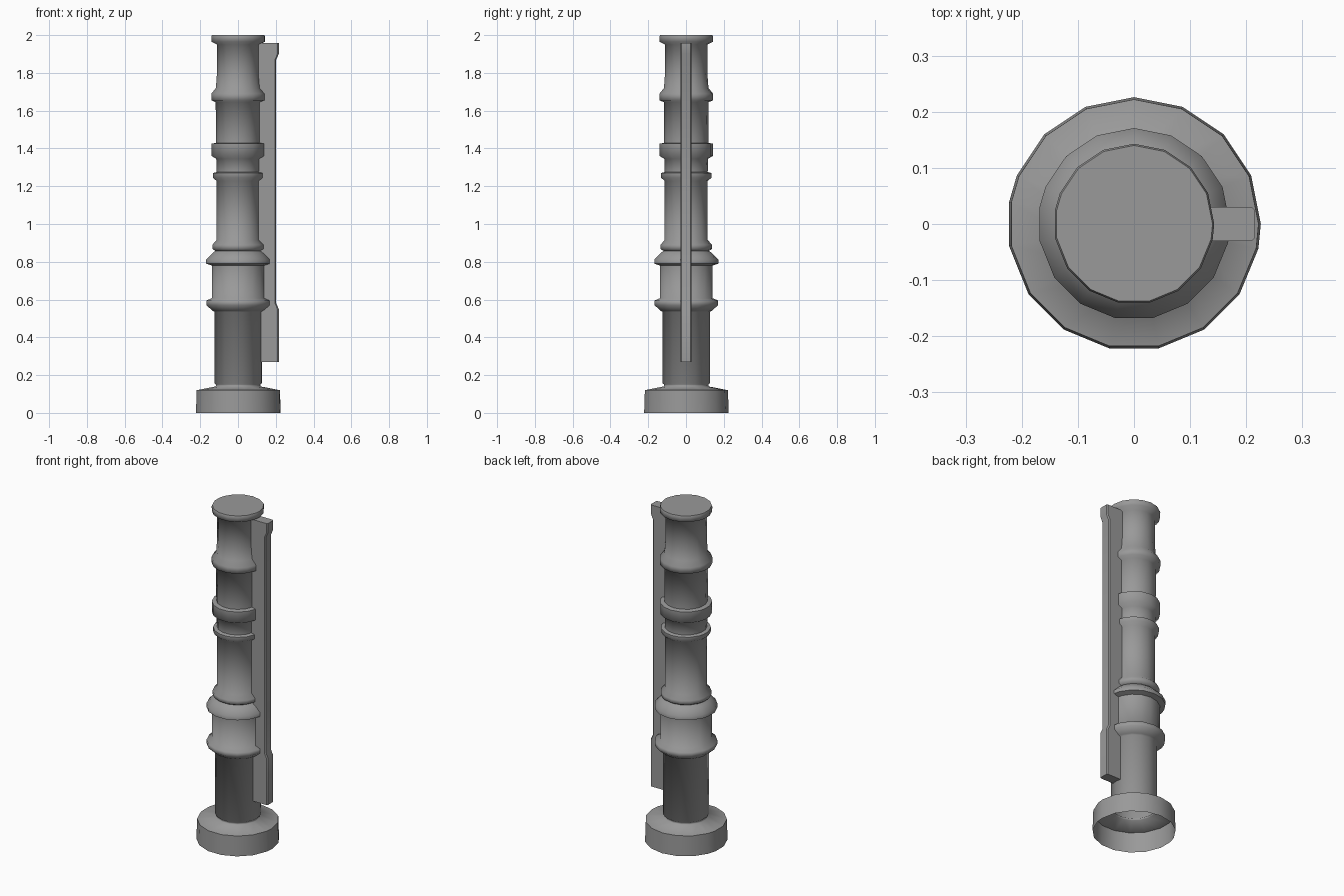
import bpy, bmesh
from math import radians, cos, sin

if "Cube" in bpy.data.objects:
    bpy.data.objects.remove(bpy.data.objects["Cube"])

# Slightly irregular 17-sided cross-section
ANGLES = [22.5 * i for i in range(8)] + [170, 190] + [213.75 + 22.5 * i for i in range(7)]

metal = bpy.data.materials.new("dark_grey")
metal.diffuse_color = (.32, .32, .32, 1)
metal.use_nodes = True
metal.node_tree.nodes["Principled BSDF"].inputs["Base Color"].default_value = metal.diffuse_color


def finish(name, bm, angle):
    bmesh.ops.recalc_face_normals(bm, faces=bm.faces)
    mesh = bpy.data.meshes.new(name)
    bm.to_mesh(mesh)
    bm.free()
    mesh.materials.append(metal)
    obj = bpy.data.objects.new(name, mesh)
    bpy.context.collection.objects.link(obj)
    bpy.ops.object.select_all(action='DESELECT')
    obj.select_set(True)
    bpy.context.view_layer.objects.active = obj
    bpy.ops.object.shade_smooth_by_angle(angle=radians(angle))
    return obj


def lathe(name, profile, angle):
    """Open-bottomed turned shell, capped at the last profile point."""
    bm = bmesh.new()
    n = len(ANGLES)
    rings = [[bm.verts.new((r * cos(radians(a)), r * sin(radians(a)), z)) for a in ANGLES]
             for r, z in profile]
    for low, high in zip(rings, rings[1:]):
        for i in range(n):
            j = (i + 1) % n
            bm.faces.new((low[i], low[j], high[j], high[i]))
    bm.faces.new(rings[-1])
    return finish(name, bm, angle)


# Turned column with hollow foot, collars and capped top
lathe("column", [
    # hollow foot
    (.226, 0), (.222, .12), (.120, .14),
    # lower shaft
    (.118, .15), (.126, .157), (.126, .535),
    # lower pair of collars
    (.136, .54), (.170, .57), (.170, .595), (.141, .607),
    (.141, .78), (.171, .79), (.171, .812), (.138, .845), (.122, .858),
    # middle shaft and its end rims
    (.138, .868), (.138, .89), (.115, .915), (.115, 1.228),
    (.135, 1.245), (.135, 1.27), (.115, 1.275), (.117, 1.345),
    # upper collars and neck
    (.142, 1.36), (.142, 1.425), (.118, 1.43), (.120, 1.645),
    (.143, 1.655), (.143, 1.69), (.119, 1.72), (.113, 1.80), (.113, 1.95),
    # head
    (.142, 1.965), (.143, 1.992), (.140, 2.0),
], 68)

# Side rail with thicker ends, outer edges chamfered
outline = [(.10, .27), (.216, .27), (.216, .55), (.202, .58),
           (.202, 1.87), (.216, 1.90), (.216, 1.957), (.10, 1.957)]
bm = bmesh.new()
face = bm.faces.new([bm.verts.new((x, -.03, z)) for x, z in outline])
ext = bmesh.ops.extrude_face_region(bm, geom=[face])
for v in ext["geom"]:
    if isinstance(v, bmesh.types.BMVert):
        v.co.y = .03
outer = [e for e in bm.edges
         if all(v.co.x > .19 for v in e.verts)
         and abs(e.verts[0].co.y - e.verts[1].co.y) < .001]
bmesh.ops.bevel(bm, geom=outer, offset=.006, segments=1, affect='EDGES')
finish("side_rail", bm, 30)
